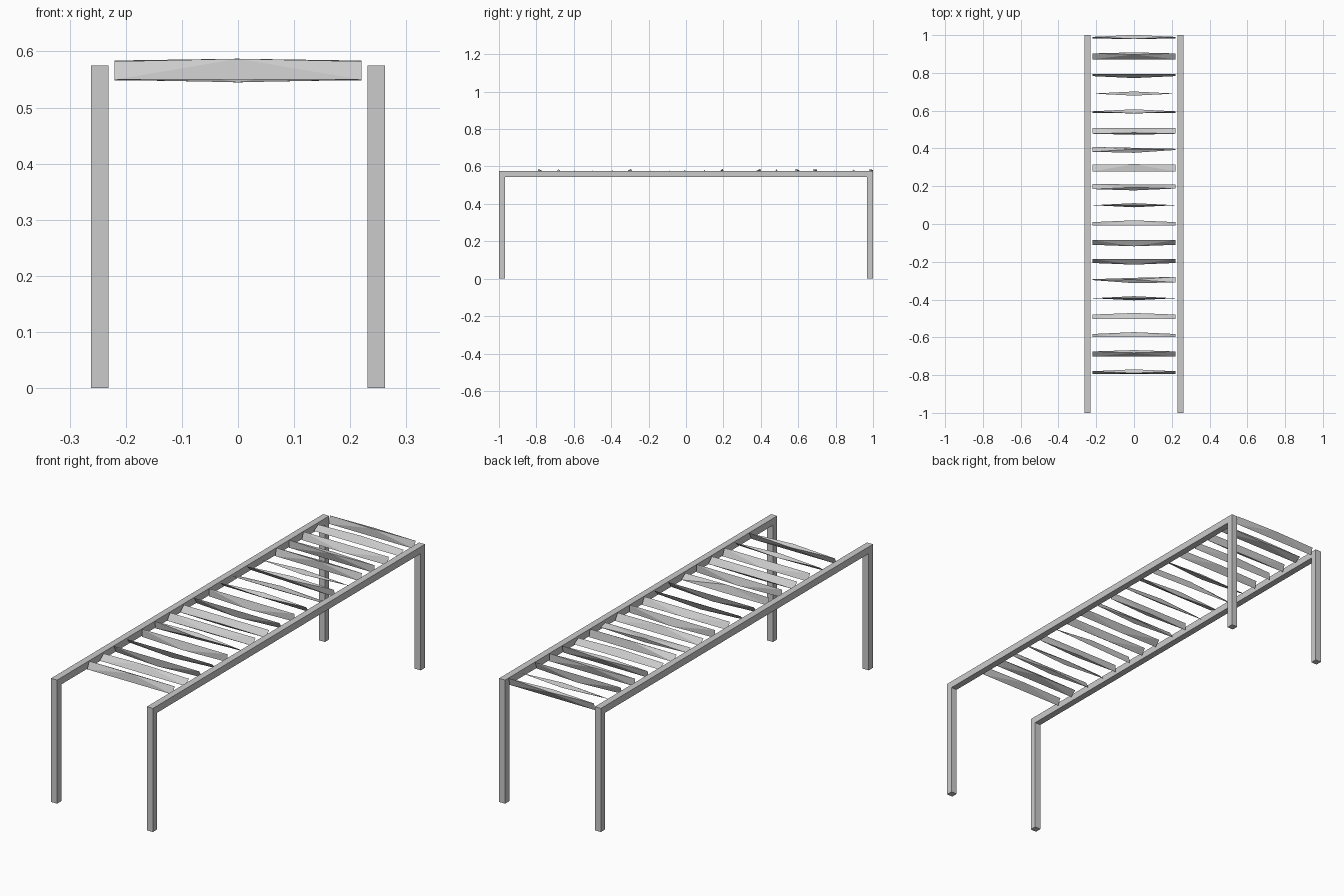
import bpy, bmesh, math

old = bpy.data.objects.get("Cube")
if old:
    bpy.data.objects.remove(old, do_unlink=True)

grey = bpy.data.materials.new("light_grey")
grey.use_nodes = True
colour = (0.6, 0.6, 0.6, 1)
grey.diffuse_color = colour
grey.node_tree.nodes["Principled BSDF"].inputs["Base Color"].default_value = colour


def finish(name, bm):
    bmesh.ops.recalc_face_normals(bm, faces=bm.faces)
    mesh = bpy.data.meshes.new(name)
    bm.to_mesh(mesh)
    bm.free()
    mesh.materials.append(grey)
    obj = bpy.data.objects.new(name, mesh)
    bpy.context.collection.objects.link(obj)
    return obj


def box(name, centre, size):
    bm = bmesh.new()
    bmesh.ops.create_cube(bm, size=1)
    for v in bm.verts:
        v.co = [c + p * s for c, p, s in zip(centre, v.co, size)]
    return finish(name, bm)


# Frame: two long rails, each on a pair of square legs
BAR, TOP, RAIL = 0.031, 0.575, 0.032
LEG = TOP - RAIL
for side, sx in (("right", -1), ("left", 1)):
    x = sx * 0.2465
    box(side + "_rail", (x, 0, TOP - RAIL / 2), (BAR, 2, RAIL))
    for end, sy in (("front", -1), ("back", 1)):
        box(f"{end}_{side}_leg", (x, sy * (1 - BAR / 2), LEG / 2), (BAR, BAR, LEG))


def slat(name, y, roll_right, roll_left):
    """Blade with sharp ends, one long edge swelling at mid length."""
    bm = bmesh.new()
    height, swell = 0.036, 0.011

    def point(x, across, along, roll):
        a = math.radians(roll)
        return bm.verts.new((x,
                             y + along * math.sin(a) + across * math.cos(a),
                             0.566 + along * math.cos(a) - across * math.sin(a)))

    h, mid = height / 2, (roll_right + roll_left) / 2
    ends = [(point(x, 0, h, r), point(x, 0, -h, r))
            for x, r in ((-0.22, roll_right), (0.22, roll_left))]
    thick = [point(0, s * swell, h, mid) for s in (-1, 1)]
    thin = point(0, 0, -h, mid)
    for edge, sharp in ends:
        bm.faces.new((edge, *thick))
        for t in thick:
            bm.faces.new((edge, sharp, t))
            bm.faces.new((sharp, thin, t))
    return finish(name, bm)


# Slats: one roll angle each, a few twisted from end to end
rolls = [25, 50, 155, 137, 180, (-8, -55), 215, 225, 150, 180,
         (-48, -35), 105, (-45, -10), -60, 15, 0, 200, 60, 15]
for i, roll in enumerate(rolls):
    right, left = roll if isinstance(roll, tuple) else (roll, roll)
    slat(f"slat_{i + 1}", -0.787 + i * 0.0985, right, left)
